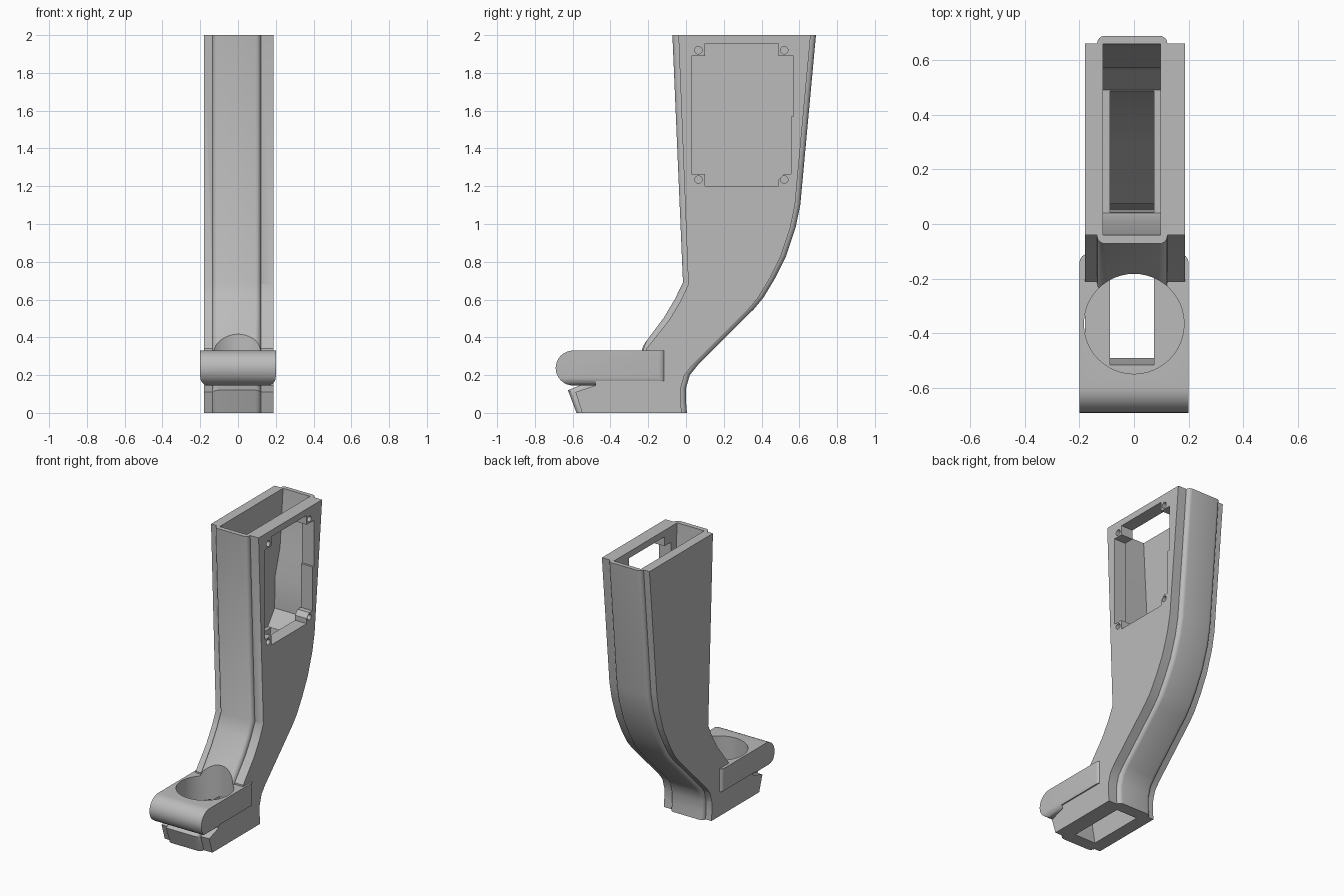
import bpy, bmesh, math

cube = bpy.data.objects.get("Cube")
if cube:
    bpy.data.objects.remove(cube)

grey = bpy.data.materials.new("light_grey")
grey.use_nodes = True
colour = (0.5, 0.5, 0.5, 1)
grey.diffuse_color = colour
grey.node_tree.nodes["Principled BSDF"].inputs["Base Color"].default_value = colour


def prism(name, points, lo, hi, axis="x", round_edges=None, radius=0.03):
    """Extrude a 2D outline along an axis, optionally rounding chosen edges."""
    place = {"x": lambda a, b, t: (t, a, b),
             "y": lambda a, b, t: (a, t, b),
             "z": lambda a, b, t: (a, b, t)}[axis]
    bm = bmesh.new()
    ends = [[bm.verts.new(place(a, b, t)) for a, b in points] for t in (lo, hi)]
    for ring in ends:
        bm.faces.new(ring)
    n = len(points)
    for i in range(n):
        j = (i + 1) % n
        bm.faces.new((ends[0][i], ends[0][j], ends[1][j], ends[1][i]))
    bmesh.ops.recalc_face_normals(bm, faces=bm.faces)
    if round_edges:
        chosen = [e for e in bm.edges if round_edges(e.verts[0].co, e.verts[1].co)]
        bmesh.ops.bevel(bm, geom=chosen, offset=radius, segments=4, profile=0.5,
                        affect="EDGES", clamp_overlap=True)
    mesh = bpy.data.meshes.new(name)
    bm.to_mesh(mesh)
    bm.free()
    mesh.materials.append(grey)
    obj = bpy.data.objects.new(name, mesh)
    bpy.context.collection.objects.link(obj)
    return obj


def combine(target, tool, operation):
    """Apply a boolean and discard the tool."""
    tool.hide_render = True
    mod = target.modifiers.new(operation.lower(), "BOOLEAN")
    mod.object, mod.operation, mod.solver = tool, operation, "EXACT"
    bpy.context.view_layer.objects.active = target
    bpy.ops.object.modifier_apply(modifier=mod.name)
    bpy.data.objects.remove(tool)


def arc(cx, cy, r, start, end, steps):
    return [(cx + r * math.cos(math.radians(start + (end - start) * i / steps)),
             cy + r * math.sin(math.radians(start + (end - start) * i / steps)))
            for i in range(steps + 1)]


# Wide side plates of the curved leg
back = [(0.005, 0), (0, 0.06), (0, 0.13), (0.02, 0.2), (0.06, 0.25), (0.36, 0.55),
        (0.41, 0.61), (0.47, 0.71), (0.53, 0.83), (0.58, 0.98), (0.605, 1.1), (0.688, 2)]
wide = [(y - 0.028, z) for y, z in back] + [
    (-0.04, 2), (0.012, 0.68), (-0.03, 0.59), (-0.09, 0.49), (-0.21, 0.34),
    (-0.22, 0.18), (-0.48, 0.18), (-0.48, 0.145), (-0.585, 0.11), (-0.55, 0)]
body = prism("curved_leg", wide, -0.18, 0.187)

# Narrow raised spine with rounded long edges
spine_outline = back + [
    (-0.072, 2), (-0.016, 0.69), (-0.06, 0.6), (-0.12, 0.5), (-0.24, 0.34),
    (-0.25, 0.17), (-0.5, 0.17), (-0.625, 0.12), (-0.58, 0)]


def long_edge(a, b):
    return (abs(a.x - b.x) < 1e-4 and abs(a.z - b.z) > 1e-4
            and not (-0.27 < a.y < -0.2 and -0.27 < b.y < -0.2))


spine = prism("spine", spine_outline, -0.135, 0.122, "x", long_edge, 0.028)
combine(body, spine, "UNION")

# Ring tray with a rounded nose and rounded lower sides
tray_outline = [(-0.108, 0.33)] + arc(-0.5975, 0.2375, 0.0925, 90, 270, 16) + [
    (-0.48, 0.145), (-0.48, 0.17), (-0.108, 0.17)]
tray = prism("ring_tray", tray_outline, -0.2, 0.2, "x",
             lambda a, b: a.y > -0.12 and b.y > -0.12 and abs(a.z - b.z) > 0.1, 0.035)
section = [(0.2, 0.5), (-0.2, 0.5)] + arc(-0.155, 0.19, 0.045, 180, 270, 6) \
    + arc(0.155, 0.19, 0.045, 270, 360, 6)
combine(tray, prism("tray_section", section, -0.8, 0, "y"), "INTERSECT")
combine(body, tray, "UNION")

# Round pocket through the tray and the foot of the leg
combine(body, prism("pocket", arc(0, -0.365, 0.183, 0, 352.5, 47), 0.16, 0.6, "z"),
        "DIFFERENCE")

# Upper chamber, open at the top
chamber = [(-0.04, 2.05), (-0.04, 2), (0.01, 1.16), (0.04, 1.1), (0.49, 1.1), (0.565, 1.2),
           (0.57, 1.42), (0.625, 1.6), (0.658, 2), (0.658, 2.05)]
combine(body, prism("chamber", chamber, -0.113, 0.096), "DIFFERENCE")

# Narrow duct from the chamber to the opening under the foot
duct = [(0.04, 1.12), (0.075, 0.67), (0.02, 0.55), (-0.05, 0.43), (-0.16, 0.29), (-0.19, 0.165),
        (-0.515, 0.165), (-0.51, 0.11), (-0.48, -0.05), (-0.08, -0.05), (-0.08, 0.14),
        (-0.05, 0.23), (0.0, 0.3), (0.3, 0.6), (0.38, 0.72), (0.46, 0.92), (0.49, 1.12)]
combine(body, prism("duct", duct, -0.088, 0.074), "DIFFERENCE")

# Side window with a mounting tab left in every corner
window = [(0.1, 1.2), (0.49, 1.2), (0.49, 1.235), (0.52, 1.265), (0.555, 1.265), (0.555, 1.57),
          (0.57, 1.57), (0.57, 1.89), (0.49, 1.89), (0.49, 1.955), (0.1, 1.955),
          (0.1, 1.89), (0.03, 1.89), (0.03, 1.265), (0.1, 1.265)]
combine(body, prism("window", window, 0.05, 0.25), "DIFFERENCE")

# Screw holes in the tabs
for y in (0.066, 0.52):
    for z in (1.235, 1.92):
        combine(body, prism("screw_hole", arc(y, z, 0.02, 0, 337.5, 15), 0.12, 0.25),
                "DIFFERENCE")

# Smooth the curves, keep the corners crisp
body.data.materials.clear()
body.data.materials.append(grey)
for polygon in body.data.polygons:
    polygon.material_index = 0
bpy.ops.object.select_all(action="DESELECT")
body.select_set(True)
bpy.context.view_layer.objects.active = body
bpy.ops.object.shade_smooth_by_angle(angle=math.radians(30))
